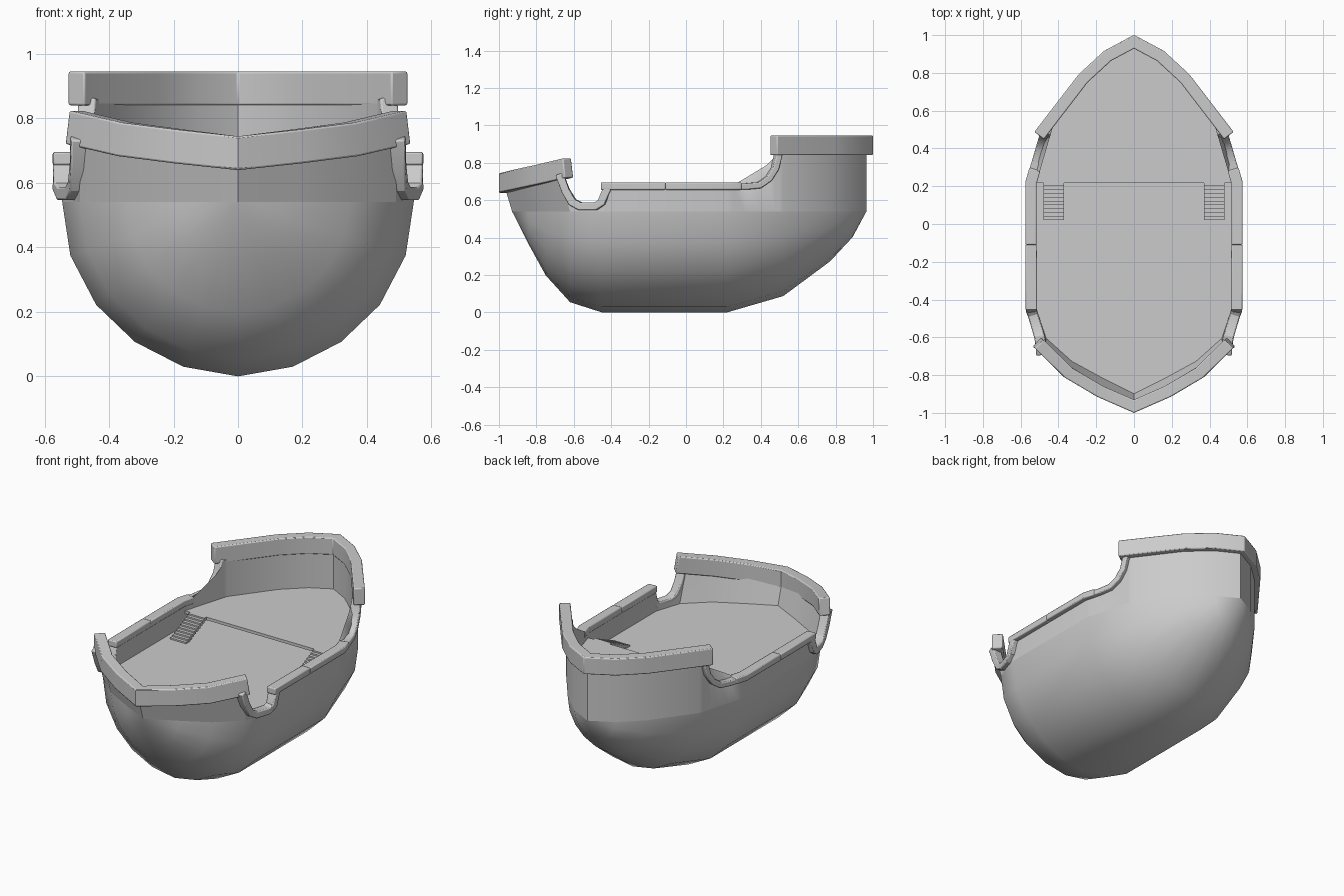
import bpy, bmesh, math
from mathutils import Vector

if "Cube" in bpy.data.objects:
    bpy.data.objects.remove(bpy.data.objects["Cube"])

# Half outline of the hull at sheer level (x, y), bow to stern
OUT = [(0, .965), (.14, .89), (.27, .77), (.457, .52), (.545, .22), (.545, -.45),
       (.49, -.62), (.345, -.75), (.18, -.84), (0, -.93)]
# Midship half section (x, z)
SEC = [(.545, .54), (.52, .375), (.44, .222), (.32, .107), (.17, .03), (0, 0)]
SHEER = .54
# Centre lines of the curved rails (y, z)
BOW_CURVE = [(.497, .86), (.475, .77), (.44, .715), (.39, .68), (.32, .673), (.25, .673)]
STERN_CURVE = [(-.415, .675), (-.432, .64), (-.45, .588), (-.48, .567), (-.56, .567),
               (-.595, .59), (-.612, .65), (-.618, .74)]


def lerp_table(table, v):
    # table of (key, value) with falling keys
    for (a, p), (b, q) in zip(table, table[1:]):
        if b <= v <= a:
            return p + (q - p) * (a - v) / (a - b)
    return table[0][1] if v > table[0][0] else table[-1][1]


def half(y):
    return lerp_table([(b, a) for a, b in OUT], y)


def on_hull(y, z):
    # the stern wall leans outward above the sheer
    t = min(1, max(0, (-.5 - y) / .12))
    return Vector((half(y), y - .3 * max(0, z - SHEER) * t, z))


def finish(name, bm, angle=30, bevel=0):
    bmesh.ops.remove_doubles(bm, verts=bm.verts, dist=1e-5)
    bmesh.ops.recalc_face_normals(bm, faces=bm.faces)
    me = bpy.data.meshes.new(name)
    bm.to_mesh(me)
    bm.free()
    ob = bpy.data.objects.new(name, me)
    bpy.context.collection.objects.link(ob)
    if bevel:
        m = ob.modifiers.new("bevel", 'BEVEL')
        m.width, m.segments, m.limit_method = bevel, 2, 'ANGLE'
        m.angle_limit = math.radians(50)
    bpy.ops.object.select_all(action='DESELECT')
    ob.select_set(True)
    bpy.context.view_layer.objects.active = ob
    bpy.ops.object.shade_smooth_by_angle(angle=math.radians(angle))
    return ob


def miters(pts, closed=False):
    # inward horizontal normals for a clockwise path, lengthened at corners
    n, res = len(pts), []
    for i in range(n):
        a = pts[i - 1] if closed or i else pts[i]
        b = pts[(i + 1) % n] if closed or i < n - 1 else pts[i]
        d1, d2 = (pts[i] - a).to_2d(), (b - pts[i]).to_2d()
        d1 = d2 if d1.length < 1e-6 else d1
        d2 = d1 if d2.length < 1e-6 else d2
        d1, d2 = d1.normalized(), d2.normalized()
        d = (d1 + d2).normalized()
        res.append(Vector((d.y, -d.x, 0)) / max(.5, d.dot(d1)))
    return res


def skin(bm, rings, wrap, cap=False):
    rows = [[bm.verts.new(p) for p in r] for r in rings]
    k = len(rows[0])
    for a, b in zip(rows, rows[1:]):
        for j in range(k if wrap else k - 1):
            bm.faces.new((a[j], a[(j + 1) % k], b[(j + 1) % k], b[j]))
    if cap:
        bm.faces.new(rows[0])
        bm.faces.new(rows[-1][::-1])


def sweep(name, path, w, h, both=False):
    # rectangular rail along a path; both adds the mirrored copy
    bm = bmesh.new()
    nrm = miters(path)
    rings = []
    for i, p in enumerate(path):
        t = (path[min(i + 1, len(path) - 1)] - path[max(i - 1, 0)]).normalized()
        u = nrm[i].cross(t).normalized()
        u = -u if u.z < 0 else u
        rings.append([p + nrm[i] * a * w / 2 + u * b * h / 2
                      for a, b in ((-1, -1), (1, -1), (1, 1), (-1, 1))])
    skin(bm, rings, True, True)
    if both:
        skin(bm, [[Vector((-q.x, q.y, q.z)) for q in r] for r in rings], True, True)
    return finish(name, bm, bevel=.006)


def mirrored(pts):
    return [Vector((-p.x, p.y, p.z)) for p in pts if p.x > 1e-6]


def prism(name, pts, z0, z1):
    bm = bmesh.new()
    skin(bm, [[Vector((p.x, p.y, z)) for p in pts] for z in (z0, z1)], True, True)
    return finish(name, bm)


# Lower hull: the midship section scaled towards both ends
bm = bmesh.new()
full = SEC + [(-x, z) for x, z in SEC[-2::-1]]
skin(bm, [[Vector((x * w / .545, y, SHEER + (z - SHEER) * w / .545)) for x, z in full]
          for w, y in OUT], False)
finish("hull", bm, 60)

# Upper wall with notches at the sides
top = [(.965, .86)] + BOW_CURVE + STERN_CURVE + [(-.63, .755), (-.93, .69)]
diagonal = [(.5, .86), (.46, .80), (.27, .685)]
ys = sorted({y for _, y in OUT} | {y for y, _ in top}, reverse=True)
loop = []
for y in ys:
    zo = lerp_table(top, y)
    zi = max(zo, lerp_table(diagonal, y)) if .27 < y < .5 else zo
    loop.append((on_hull(y, zo), zi, on_hull(y, SHEER)))
flip = [(Vector((-a.x, a.y, a.z)), z, Vector((-b.x, b.y, b.z)))
        for a, z, b in loop[-2:0:-1]]
loop += flip
nt = miters([a for a, _, _ in loop], True)
nb = miters([b for _, _, b in loop], True)
rings = []
for (a, zi, b), n, m in zip(loop, nt, nb):
    inner = a + n * .028
    inner.z = zi
    rings.append([b, a, inner, b + m * .028])
bm = bmesh.new()
skin(bm, rings + rings[:1], False)
finish("upper_wall", bm)

# Main deck and raised foredeck
edge = [Vector((x, y, 0)) for x, y in OUT]
edge = edge + mirrored(edge)[::-1]
inset = [p + n * .012 for p, n in zip(edge, miters(edge, True))]
prism("main_deck", inset, .525, .54)
prism("foredeck", [p for p in inset if p.y > .2], .612, .63)

# Stairs from main deck to foredeck
for side in (-1, 1):
    bm = bmesh.new()
    for i in range(10):
        box = bmesh.ops.create_cube(bm, size=1)["verts"]
        z = .549 + i * .009
        for v in box:
            v.co = Vector((side * .425 + v.co.x * .11, .03 + i * .02 + v.co.y * .02,
                           z - .01 + v.co.z * .02))
    me_name = "stairs_left" if side < 0 else "stairs_right"
    finish(me_name, bm)

# Thick bow rail, running round the stem
right = [Vector((x, y, .893)) for x, y in OUT[:3]] + [Vector((.502, .468, .893))]
sweep("bow_rail", mirrored(right)[::-1] + right, .064, .105)

# Thick stern rail, dipping towards the sternpost
stern = [Vector((.508, -.63, .772)), Vector((.35, -.785, .735)),
         Vector((.182, -.885, .713)), Vector((0, -.965, .692))]
sweep("stern_rail", stern + mirrored(stern)[::-1], .064, .105)

# Side rails in two lengths and the curved rails joining them to the ends
sweep("side_rail_front", [on_hull(y, .675) for y in (.29, .22, -.11)], .06, .04, True)
sweep("side_rail_rear", [on_hull(y, .675) for y in (-.11, -.455)], .06, .04, True)
sweep("bow_curve_rail", [on_hull(y, z) for y, z in BOW_CURVE], .056, .034, True)
sweep("stern_curve_rail", [on_hull(y, z) for y, z in STERN_CURVE], .056, .042, True)
